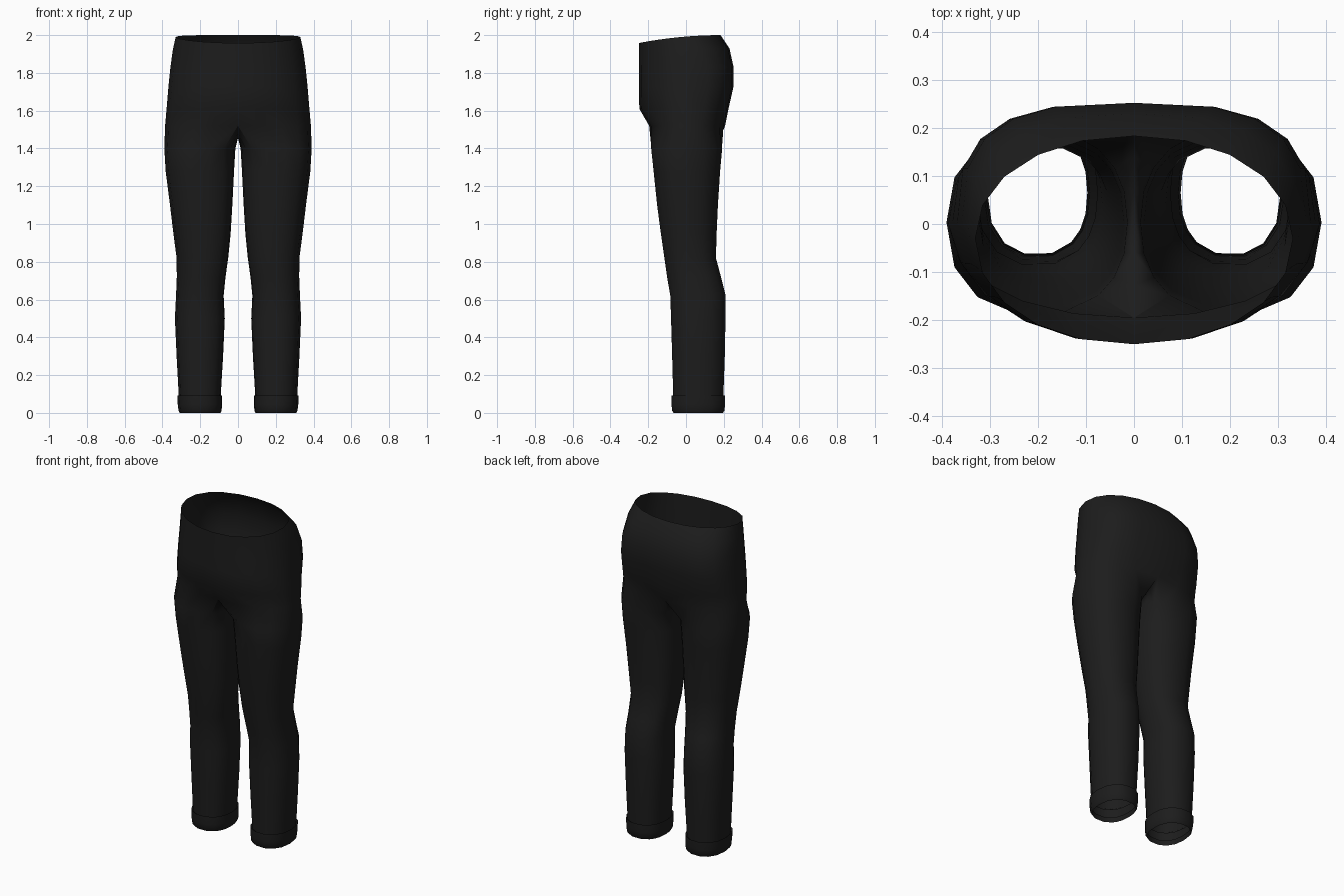
import bpy
import bmesh
from math import cos, sin, radians, copysign

cube = bpy.data.objects.get("Cube")
if cube:
    bpy.data.objects.remove(cube)

OUTER, INNER = 11, 5      # ring points on the outer side and on the inseam
RING = OUTER + INNER

fabric = bpy.data.materials.new("black_fabric")
fabric.use_nodes = True
black = (0.012, 0.012, 0.012, 1)
fabric.diffuse_color = black
fabric.node_tree.nodes["Principled BSDF"].inputs["Base Color"].default_value = black


def power(v, n):
    return copysign(abs(v) ** (2 / n), v)


def oval(angle, cx, cy, rx, front, back, nf, nb):
    """Point on a squarish oval with its own front and back depth."""
    c, s = cos(radians(angle)), sin(radians(angle))
    n, depth = (nf, cy - front) if s < 0 else (nb, back - cy)
    return cx + rx * power(c, n), cy + depth * power(s, n)


def hip_ring(z, rx, front, back, cy, nb, drop):
    """Half ring from front centre round the side to back centre."""
    pts = []
    for k in range(OUTER):
        x, y = oval(-90 + 180 * k / (OUTER - 1), 0, cy, rx, front, back, 2.1, nb)
        if k in (0, OUTER - 1):
            x = 0
        pts.append((x, y, z - drop * ((back - y) / (back - front)) ** 2))
    return pts


def leg_ring(z, inner, outer, front, back):
    """Closed ring; the last points run along the inseam."""
    angles = [-130 + 260 * k / (OUTER - 1) for k in range(OUTER)]
    angles += [130 + 100 * k / (INNER + 1) for k in range(1, INNER + 1)]
    cx, rx, cy = (inner + outer) / 2, (outer - inner) / 2, (front + back) / 2
    return [(*oval(a, cx, cy, rx, front, back, 2.3, 2.3), z) for a in angles]


def loft(name, rings):
    """Skin the rings, mirror to the other leg and smooth."""
    bm = bmesh.new()
    rows = [[bm.verts.new(p) for p in ring] for ring in rings]
    for a, b in zip(rows, rows[1:]):
        closed = len(a) == RING
        for k in range(RING if closed else OUTER - 1):
            j = (k + 1) % RING
            bm.faces.new((a[k], b[k], b[j], a[j]))
    mesh = bpy.data.meshes.new(name)
    bm.to_mesh(mesh)
    bm.free()
    mesh.materials.append(fabric)
    obj = bpy.data.objects.new(name, mesh)
    bpy.context.collection.objects.link(obj)
    mirror = obj.modifiers.new("mirror", "MIRROR")
    mirror.use_clip = True
    mirror.merge_threshold = 0.001
    bpy.ops.object.select_all(action="DESELECT")
    obj.select_set(True)
    bpy.context.view_layer.objects.active = obj
    bpy.ops.object.shade_smooth_by_angle(angle=radians(50))
    return obj


# Hips: height, half width, front, back, widest y, back squareness, front dip
rings = [hip_ring(*r) for r in (
    (2.00, 0.33, -0.25, 0.183, -0.03, 2.1, 0.042),
    (1.93, 0.345, -0.25, 0.23, -0.01, 2.6, 0.03),
    (1.83, 0.358, -0.25, 0.252, 0.0, 3.0, 0.01),
    (1.73, 0.368, -0.25, 0.252, 0.0, 3.0, 0.0),
    (1.61, 0.378, -0.247, 0.225, 0.0, 2.8, 0.0),
)]

# Crotch: the hip outline closed by a sagging inseam on the centre line
crotch = hip_ring(1.52, 0.386, -0.195, 0.207, 0.0, 2.5, 0.0)
for k in range(1, INNER + 1):
    t = k / (INNER + 1)
    crotch.append((0, 0.207 - 0.402 * t, 1.52 - 0.065 * sin(t * radians(180)) ** 0.7))
rings.append(crotch)

# Legs: height, inner x, outer x, front, back
rings += [leg_ring(*r) for r in (
    (1.40, 0.014, 0.39, -0.188, 0.195),
    (1.28, 0.021, 0.383, -0.175, 0.184),
    (1.10, 0.03, 0.36, -0.156, 0.172),
    (0.95, 0.039, 0.342, -0.136, 0.165),
    (0.82, 0.052, 0.325, -0.117, 0.161),
    (0.72, 0.066, 0.324, -0.103, 0.188),
    (0.62, 0.076, 0.328, -0.086, 0.213),
    (0.50, 0.07, 0.334, -0.082, 0.212),
    (0.30, 0.079, 0.325, -0.076, 0.208),
    (0.08, 0.092, 0.313, -0.07, 0.2),
)]
loft("trousers", rings)

# Turned-up ankle cuffs
loft("ankle_cuffs", [leg_ring(*r) for r in (
    (0.085, 0.093, 0.312, -0.069, 0.199),
    (0.093, 0.084, 0.321, -0.08, 0.21),
    (0.045, 0.084, 0.319, -0.08, 0.21),
    (0.012, 0.087, 0.315, -0.076, 0.206),
    (0.0, 0.093, 0.309, -0.068, 0.198),
    (0.03, 0.097, 0.305, -0.064, 0.194),
)])
